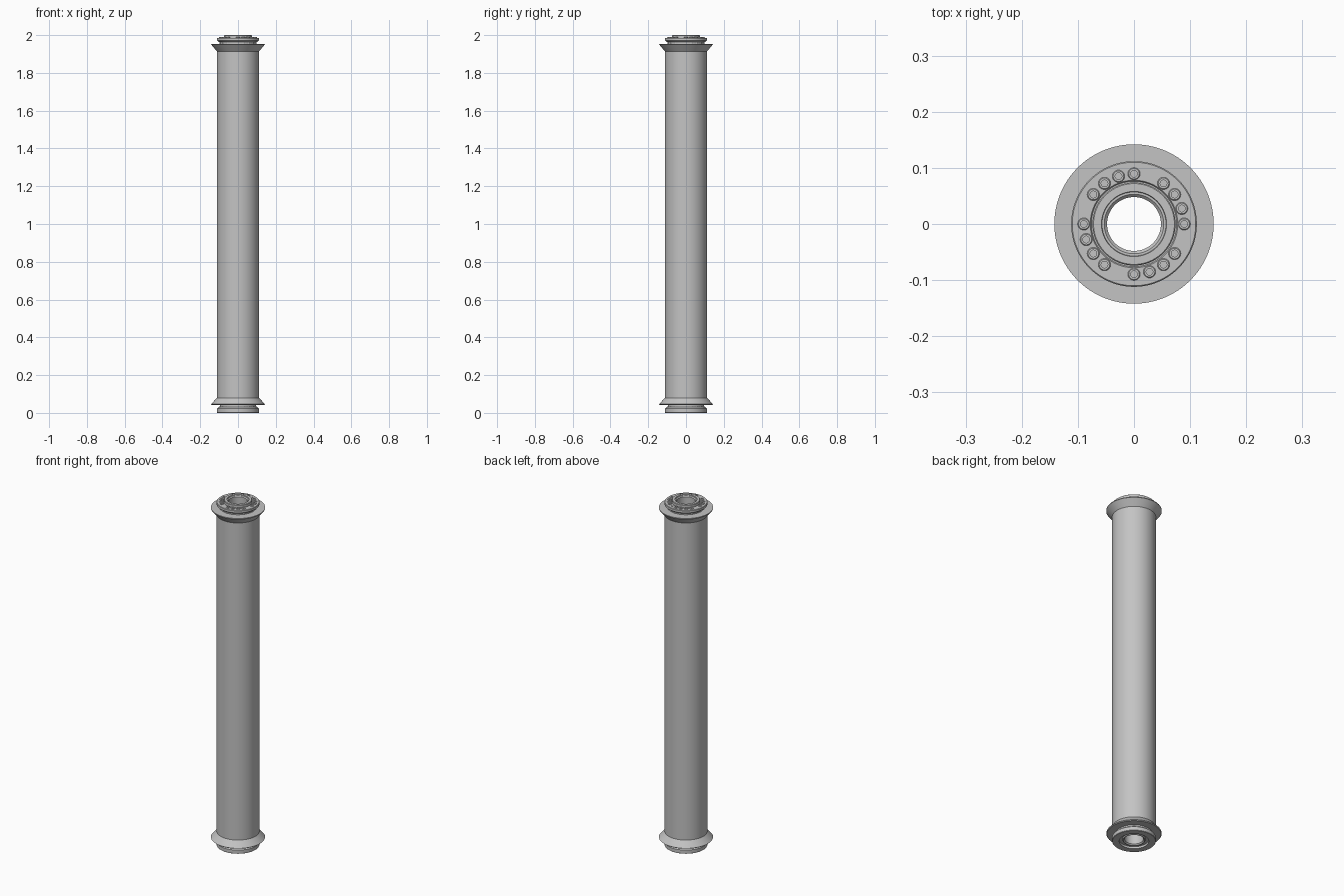
import bpy, bmesh, math
from mathutils import Matrix

cube = bpy.data.objects.get("Cube")
if cube:
    bpy.data.objects.remove(cube, do_unlink=True)

metal = bpy.data.materials.new("light_grey_metal")
metal.use_nodes = True
GREY = (0.55, 0.55, 0.55, 1)
metal.diffuse_color = GREY
metal.node_tree.nodes["Principled BSDF"].inputs["Base Color"].default_value = GREY


def finish(name, bm):
    bmesh.ops.recalc_face_normals(bm, faces=bm.faces)
    mesh = bpy.data.meshes.new(name)
    bm.to_mesh(mesh)
    bm.free()
    mesh.materials.append(metal)
    obj = bpy.data.objects.new(name, mesh)
    bpy.context.collection.objects.link(obj)
    bpy.ops.object.select_all(action='DESELECT')
    obj.select_set(True)
    bpy.context.view_layer.objects.active = obj
    bpy.ops.object.shade_smooth_by_angle(angle=math.radians(25))
    return obj


def lathe(bm, profile, steps, closed=True, at=(0, 0)):
    """Revolve (radius, z) points about a vertical axis through 'at'."""
    rings = []
    for r, z in profile:
        if r == 0:
            rings.append([bm.verts.new((at[0], at[1], z))] * steps)
        else:
            rings.append([bm.verts.new((at[0] + r * math.cos(2 * math.pi * i / steps),
                                        at[1] + r * math.sin(2 * math.pi * i / steps), z))
                          for i in range(steps)])
    pairs = list(zip(rings, rings[1:])) + ([(rings[-1], rings[0])] if closed else [])
    for a, b in pairs:
        for i in range(steps):
            j = (i + 1) % steps
            loop = list(dict.fromkeys((a[i], a[j], b[j], b[i])))
            bm.faces.new(loop)


def part(name, profile, steps=96):
    bm = bmesh.new()
    lathe(bm, profile, steps)
    return finish(name, bm)


def polar(r, deg):
    return r * math.cos(math.radians(deg)), r * math.sin(math.radians(deg))


BORE = 0.048

# Long tube with a flared skirt at each end
part("main_tube", [
    (BORE, 0.042), (0.138, 0.042), (0.142, 0.046), (0.112, 0.080),
    (0.112, 1.914), (0.142, 1.950), (0.142, 1.954), (BORE, 1.954)])

# Narrow necks between skirts and collars
part("upper_neck", [(BORE, 1.950), (0.096, 1.950), (0.096, 1.970), (BORE, 1.970)])
part("lower_neck", [(0.060, 0.020), (0.096, 0.020), (0.096, 0.046), (0.060, 0.046)])

# Bolted collars
part("upper_collar", [
    (0.074, 1.964), (0.102, 1.964), (0.112, 1.972), (0.112, 1.984),
    (0.110, 1.986), (0.078, 1.986), (0.076, 1.983), (0.074, 1.983)])
part("lower_collar", [
    (0.076, 0.000), (0.110, 0.000), (0.112, 0.002), (0.112, 0.022),
    (0.102, 0.030), (0.076, 0.030)])

# Hubs round the bore: raised above, recessed below
part("upper_hub", [
    (BORE, 1.950), (0.074, 1.950), (0.074, 1.998), (0.072, 2.000),
    (0.058, 2.000), (0.057, 1.996), (0.053, 1.996), (BORE, 1.991)])
part("lower_hub", [
    (BORE, 0.012), (0.054, 0.006), (0.058, 0.006), (0.060, 0.012),
    (0.078, 0.012), (0.078, 0.046), (BORE, 0.046)])

# Socket screws on a twenty-step circle, with three steps left empty
SLOTS = [a for a in range(0, 360, 18) if a not in (72, 162, 252, 342)]


def screws(name, lower):
    bm = bmesh.new()
    for a in SLOTS:
        at = polar(0.0895, a)
        lathe(bm, [(0, 1.984), (0.0060, 1.984), (0.0060, 1.989), (0.0095, 1.989),
                   (0.0110, 1.9875), (0.0110, 1.980), (0.0085, 1.980),
                   (0.0085, 1.952), (0, 1.952)], 18, False, at)
    if lower:
        bmesh.ops.transform(bm, matrix=Matrix.Diagonal((1, 1, -1, 1)), verts=bm.verts)
        bmesh.ops.translate(bm, vec=(0, 0, 1.989), verts=bm.verts)
    return finish(name, bm)


screws("upper_screws", False)
screws("lower_screws", True)

# Small dowel on the collar and three set pins on the hub
bm = bmesh.new()
lathe(bm, [(0, 1.982), (0.006, 1.982), (0.006, 1.988), (0, 1.988)], 18, False, polar(0.0895, 72))
for a in (90, 190, 330):
    lathe(bm, [(0, 1.994), (0.003, 1.994), (0.003, 2.0), (0.0018, 2.0), (0.0018, 1.998), (0, 1.998)],
          12, False, polar(0.063, a))
finish("locating_pins", bm)
